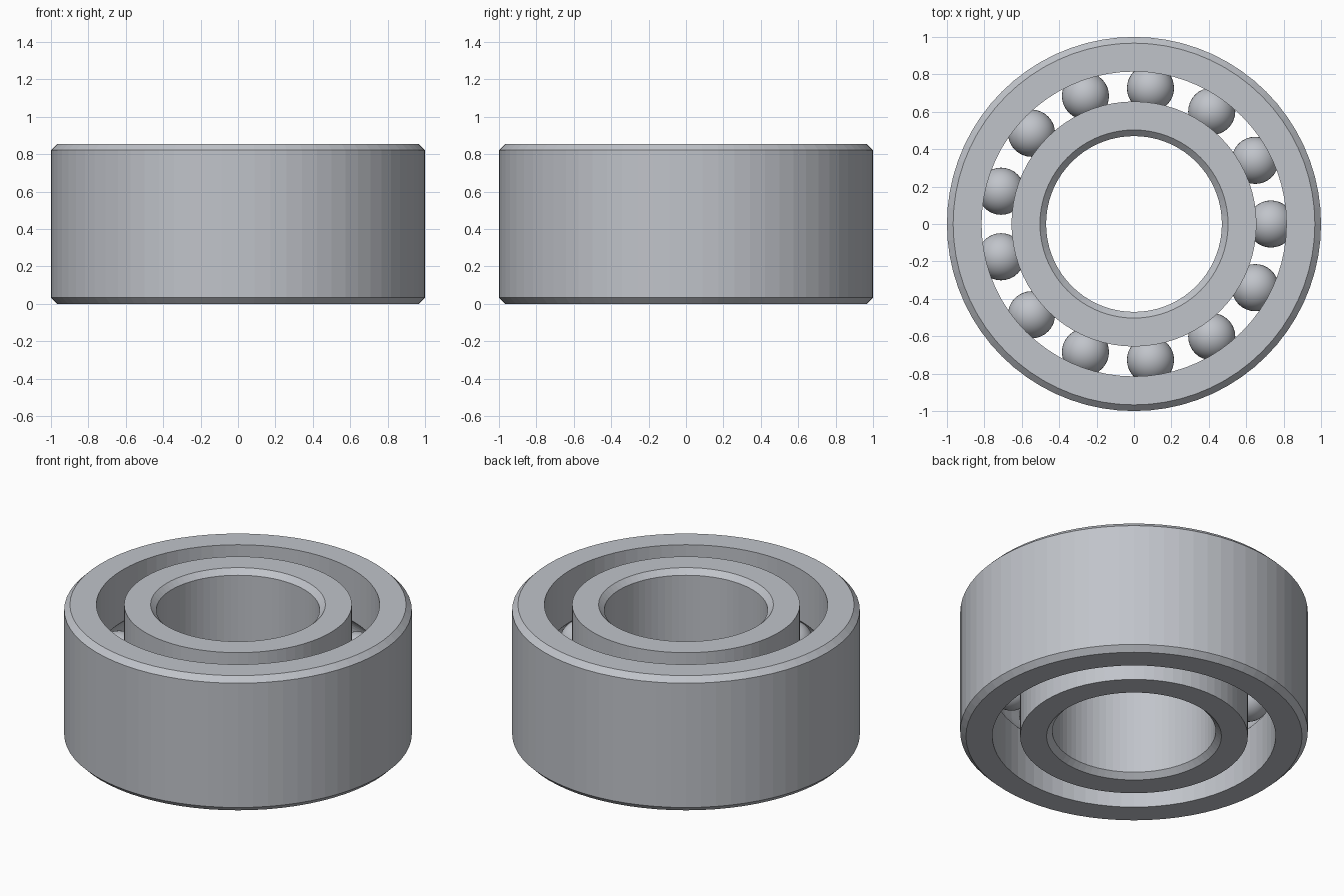
import bpy, bmesh
from math import sin, cos, pi, sqrt, atan2

cube = bpy.data.objects.get("Cube")
if cube:
    bpy.data.objects.remove(cube)

HEIGHT, CHAMFER = 0.855, 0.033
MID = HEIGHT / 2
PITCH, BALL_R, BALLS = 0.732, 0.126, 13
GROOVE_R = BALL_R + 0.003
SEGMENTS = 72

steel = bpy.data.materials.new("steel grey")
steel.use_nodes = True
colour = (0.53, 0.55, 0.59, 1)
steel.diffuse_color = colour
steel.node_tree.nodes["Principled BSDF"].inputs["Base Color"].default_value = colour


def finish(bm, name):
    bmesh.ops.recalc_face_normals(bm, faces=bm.faces)
    mesh = bpy.data.meshes.new(name)
    bm.to_mesh(mesh)
    bm.free()
    mesh.materials.append(steel)
    obj = bpy.data.objects.new(name, mesh)
    bpy.context.collection.objects.link(obj)
    return obj


def ring(name, plain, race):
    """Spin a section: chamfered plain wall on one side, grooved race on the other."""
    out = 1 if plain > race else -1
    inset = plain - out * CHAMFER
    section = [(race, 0), (inset, 0), (plain, CHAMFER),
               (plain, HEIGHT - CHAMFER), (inset, HEIGHT), (race, HEIGHT)]
    # Arc of the ball groove, from its upper lip to its lower lip
    depth = abs(race - PITCH)
    lip = atan2(sqrt(GROOVE_R ** 2 - depth ** 2), depth)
    for i in range(13):
        a = lip * (1 - i / 6)
        section.append((PITCH + out * GROOVE_R * cos(a), MID + GROOVE_R * sin(a)))
    bm = bmesh.new()
    loops = []
    for s in range(SEGMENTS):
        t = 2 * pi * s / SEGMENTS
        loops.append([bm.verts.new((r * cos(t), r * sin(t), z)) for r, z in section])
    n = len(section)
    for s in range(SEGMENTS):
        a, b = loops[s], loops[(s + 1) % SEGMENTS]
        for i in range(n):
            j = (i + 1) % n
            bm.faces.new((a[i], b[i], b[j], a[j]))
    return finish(bm, name)


# Outer and inner rings
ring("outer_ring", 1.0, 0.815)
ring("inner_ring", 0.47, 0.655)

# Balls spaced evenly in the groove
for k in range(BALLS):
    t = 2 * pi * k / BALLS
    bm = bmesh.new()
    bmesh.ops.create_uvsphere(bm, u_segments=32, v_segments=20, radius=BALL_R)
    for f in bm.faces:
        f.smooth = True
    ball = finish(bm, f"ball_{k + 1}")
    ball.location = (PITCH * cos(t), PITCH * sin(t), MID)
